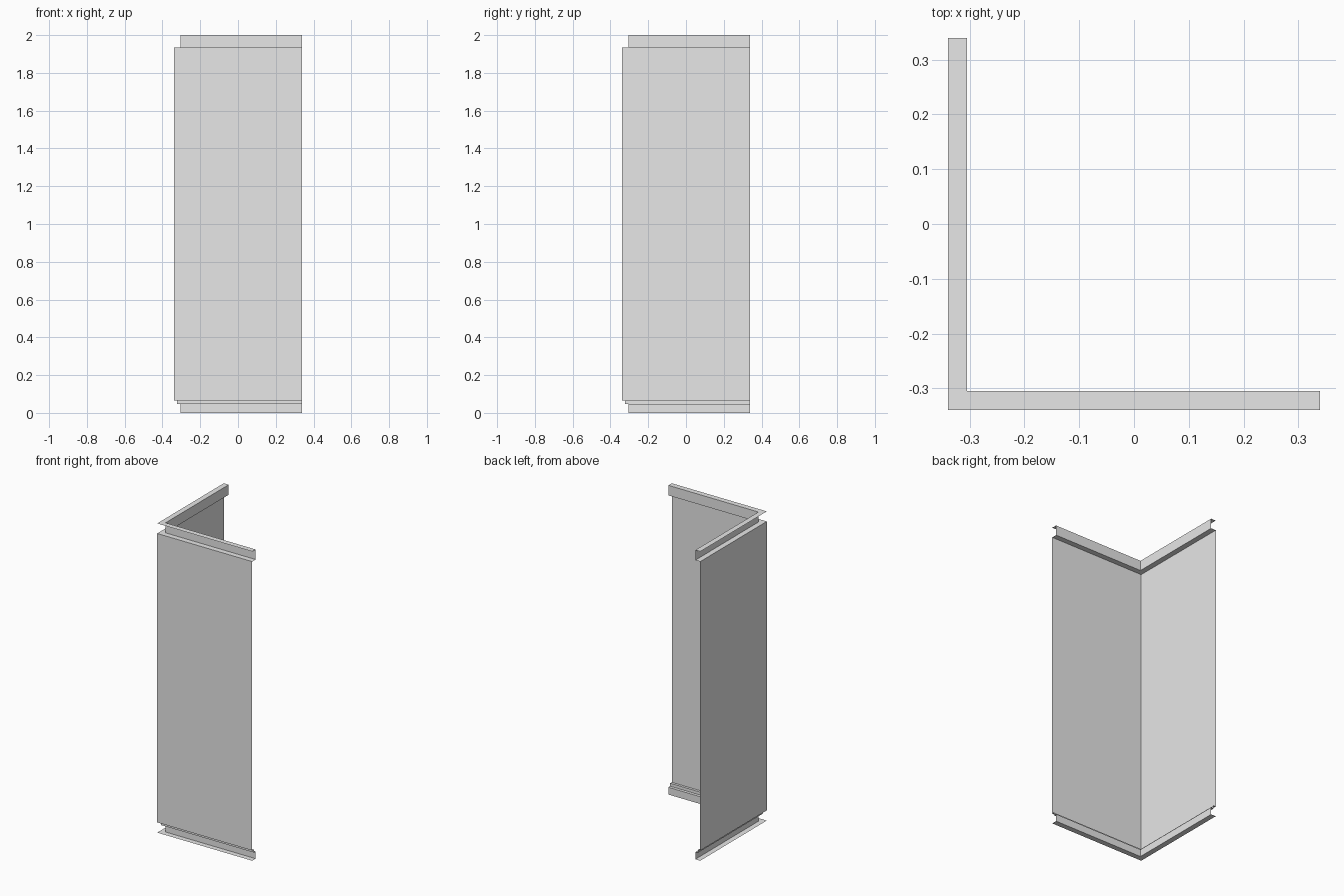
import bpy
import bmesh

cube = bpy.data.objects.get("Cube")
if cube:
    bpy.data.objects.remove(cube, do_unlink=True)

HALF = 0.34      # half the width of the corner panel
RECESS = 0.035   # depth of the grooves at top and bottom
STEP = 0.016     # depth of the small lower step

grey = bpy.data.materials.new("light_grey_metal")
grey.use_nodes = True
colour = (0.8, 0.8, 0.8, 1)
grey.diffuse_color = colour
grey.node_tree.nodes["Principled BSDF"].inputs["Base Color"].default_value = colour


def corner_sheet(name, profile):
    """Sweep an (inset, height) profile along a mitred L-shaped path."""
    bm = bmesh.new()
    rows = []
    for inset, z in profile:
        c = -HALF + inset
        path = ((c, HALF), (c, c), (HALF, c))
        rows.append([bm.verts.new((x, y, z)) for x, y in path])
    for low, high in zip(rows, rows[1:]):
        for i in range(2):
            bm.faces.new((low[i], low[i + 1], high[i + 1], high[i]))
    mesh = bpy.data.meshes.new(name)
    bm.to_mesh(mesh)
    bm.free()
    mesh.materials.append(grey)
    obj = bpy.data.objects.new(name, mesh)
    bpy.context.collection.objects.link(obj)
    return obj


# Bottom flange, groove and small step up to the panel
corner_sheet("bottom_channel", [(0, 0), (RECESS, 0), (RECESS, 0.047),
                                (STEP, 0.047), (STEP, 0.066), (0, 0.066)])

# Tall outer panel
corner_sheet("corner_panel", [(0, 0.066), (0, 1.935)])

# Ledge, groove and top flange
corner_sheet("top_channel", [(0, 1.935), (RECESS, 1.935), (RECESS, 2), (0, 2)])
